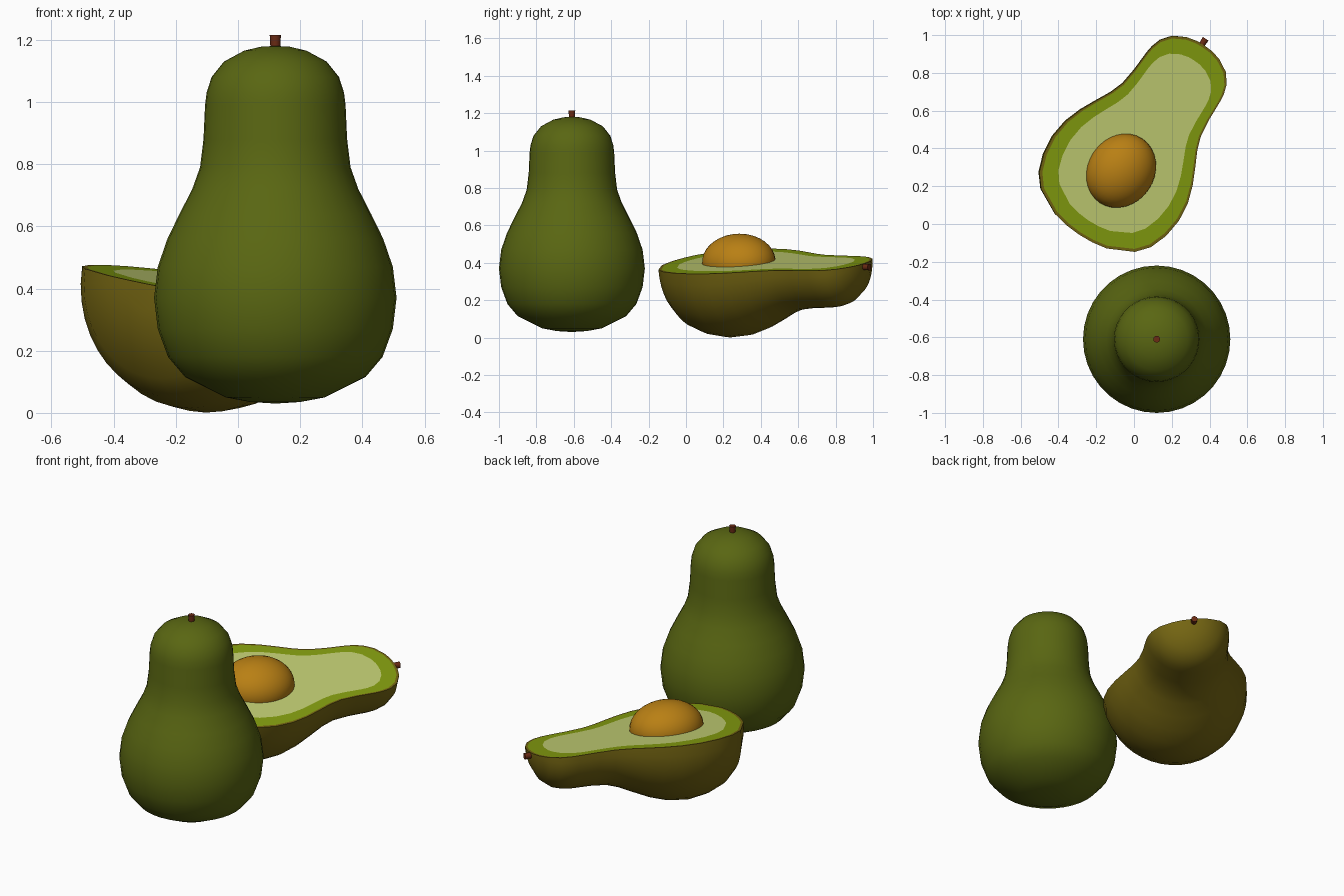
import bpy, bmesh, math
from mathutils import Matrix, Vector

if "Cube" in bpy.data.objects:
    bpy.data.objects.remove(bpy.data.objects["Cube"])


def mat(name, rgb):
    m = bpy.data.materials.new(name)
    m.diffuse_color = (*rgb, 1)
    m.use_nodes = True
    m.node_tree.nodes["Principled BSDF"].inputs["Base Color"].default_value = m.diffuse_color
    return m


GREEN_SKIN = mat("dark green skin", (0.100, 0.133, 0.006))
OLIVE_SKIN = mat("olive brown skin", (0.175, 0.130, 0.006))
FLESH = mat("green flesh", (0.235, 0.345, 0.005))
PALE = mat("pale flesh", (0.545, 0.625, 0.175))
SEED = mat("brown seed", (0.485, 0.215, 0.007))
STEM = mat("red brown stem", (0.145, 0.024, 0.007))

# Pear profile: (radius, distance from the bottom)
PROFILE = [(0, 0), (0.08, 0.005), (0.16, 0.02), (0.29, 0.085), (0.345, 0.15),
           (0.378, 0.24), (0.39, 0.34), (0.378, 0.44), (0.347, 0.53),
           (0.308, 0.61), (0.267, 0.69), (0.242, 0.76), (0.231, 0.85),
           (0.226, 0.96), (0.221, 1.0), (0.205, 1.05), (0.165, 1.10),
           (0.10, 1.135), (0.045, 1.148), (0, 1.15)]


def finish(name, bm, mats, matrix):
    bmesh.ops.remove_doubles(bm, verts=bm.verts[:], dist=1e-5)
    bmesh.ops.recalc_face_normals(bm, faces=bm.faces[:])
    me = bpy.data.meshes.new(name)
    bm.to_mesh(me)
    bm.free()
    for m in mats:
        me.materials.append(m)
    ob = bpy.data.objects.new(name, me)
    bpy.context.collection.objects.link(ob)
    ob.matrix_world = matrix
    bpy.ops.object.select_all(action='DESELECT')
    ob.select_set(True)
    bpy.context.view_layer.objects.active = ob
    bpy.ops.object.shade_smooth_by_angle(angle=math.radians(40))
    return ob


def quad(bm, pts, index=0):
    # Skip repeated points at the poles
    uniq = []
    for p in pts:
        p = Vector(p)
        if all((p - q).length > 1e-6 for q in uniq):
            uniq.append(p)
    if len(uniq) > 2:
        f = bm.faces.new([bm.verts.new(p) for p in uniq])
        f.material_index = index


def lathe(bm, prof, sweep, segs):
    # Spin the profile about local y, through the -z side first
    def pt(i, j):
        r, u = prof[i]
        a = sweep * j / segs
        return (r * math.cos(a), u, -r * math.sin(a))
    for i in range(len(prof) - 1):
        for j in range(segs):
            quad(bm, [pt(i, j), pt(i + 1, j), pt(i + 1, j + 1), pt(i, j + 1)])


def stem(name, matrix, x, u0, u1, z):
    bm = bmesh.new()
    lathe(bm, [(0, u0), (0.015, u0), (0.018, u1), (0, u1)], 2 * math.pi, 12)
    finish(name, bm, [STEM], matrix @ Matrix.Translation((x, 0, z)))


# Whole fruit, standing upright
upright = Matrix.Translation((0.12, -0.61, 0.03)) @ Matrix.Rotation(math.pi / 2, 4, 'X')
bm = bmesh.new()
lathe(bm, PROFILE, 2 * math.pi, 36)
finish("whole_avocado", bm, [GREEN_SKIN], upright)
stem("whole_stem", upright, 0, 1.13, 1.185, 0)

# Frame of the cut half: y along the fruit, z out of the cut face
normal = Vector((0.15, -0.079, 1)).normalized()
axis = Vector((0.557, 0.83, 0))
axis = (axis - normal * axis.dot(normal)).normalized()
side = axis.cross(normal)
bx, by = -0.293, -0.055
bz = 0.375 - 0.15 * bx + 0.079 * by
lying = Matrix((side, axis, normal)).transposed().to_4x4()
lying.translation = (bx, by, bz)

# Cut half: skin shell, skin rim, green ring and pale middle
K = 1.045
outer = [(r * K, u * K) for r, u in PROFILE]
rim = [(r * 0.965, 0.014 + u * 0.977) for r, u in outer]
pale = [(r * 0.78, 0.09 + u * 0.845) for r, u in outer]
bm = bmesh.new()
lathe(bm, outer, math.pi, 20)
for i in range(len(outer) - 1):
    for k, (a, b) in enumerate(((outer, rim), (rim, pale))):
        for s in (1, -1):
            quad(bm, [(s * r, u, 0) for r, u in (a[i], a[i + 1], b[i + 1], b[i])], k)
    (r0, u0), (r1, u1) = pale[i], pale[i + 1]
    quad(bm, [(-r0, u0, 0), (r0, u0, 0), (r1, u1, 0), (-r1, u1, 0)], 2)
finish("avocado_half", bm, [OLIVE_SKIN, FLESH, PALE], lying)
stem("half_stem", lying, -0.012, 1.17, 1.235, -0.018)

# Seed set into the cut face
bm = bmesh.new()
bmesh.ops.create_uvsphere(bm, u_segments=32, v_segments=18, radius=1)
finish("seed", bm, [SEED], lying @ Matrix.Translation((0, 0.405, 0))
       @ Matrix.Diagonal((0.178, 0.204, 0.147, 1)))
